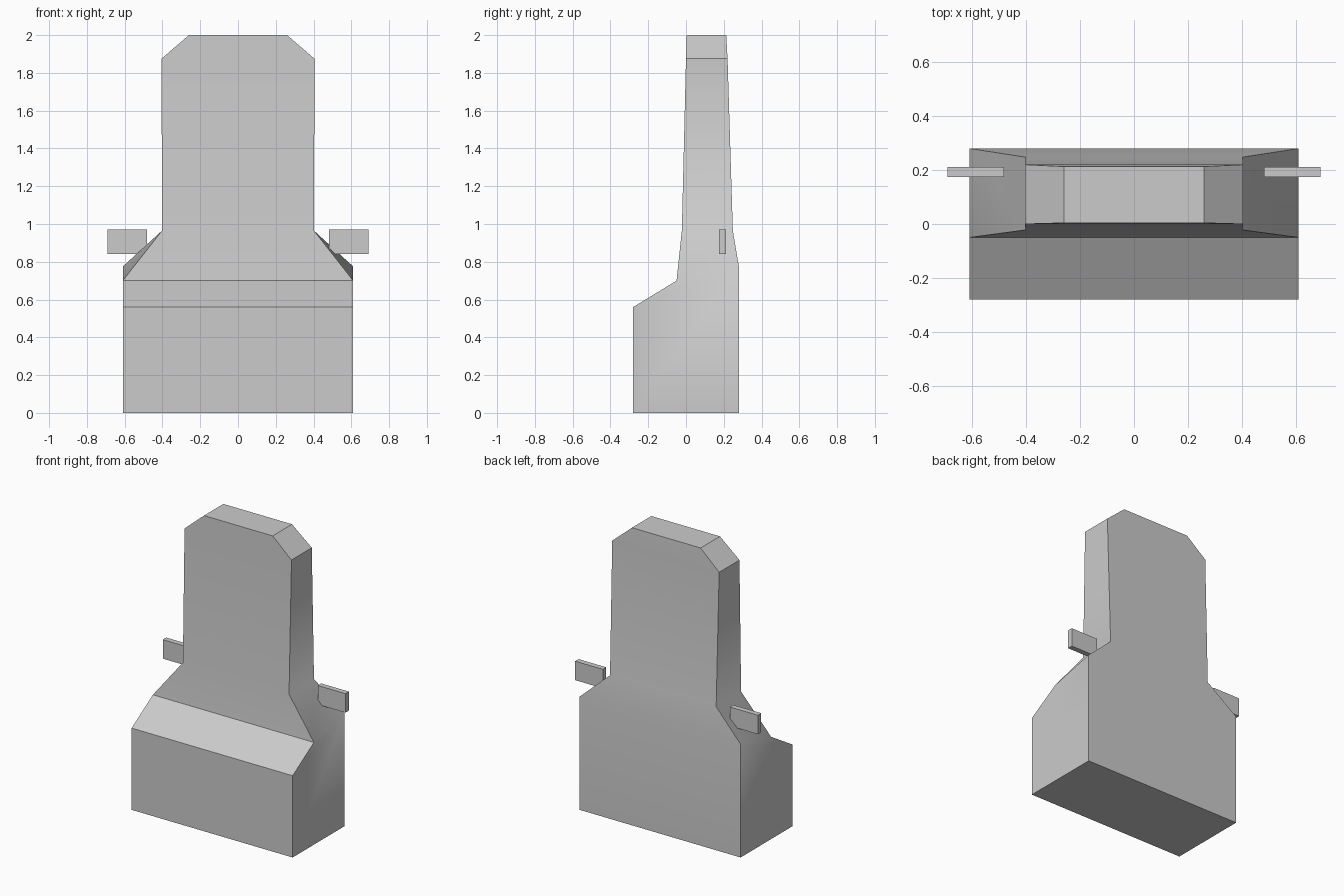
import bpy
import bmesh
import math

cube = bpy.data.objects.get("Cube")
if cube:
    bpy.data.objects.remove(cube, do_unlink=True)

# Single plain grey
grey = bpy.data.materials.new("plain grey")
grey.use_nodes = True
colour = (0.6, 0.6, 0.6, 1)
grey.diffuse_color = colour
grey.node_tree.nodes["Principled BSDF"].inputs["Base Color"].default_value = colour


def finish(bm, name):
    bmesh.ops.recalc_face_normals(bm, faces=bm.faces[:])
    mesh = bpy.data.meshes.new(name)
    bm.to_mesh(mesh)
    bm.free()
    mesh.materials.append(grey)
    obj = bpy.data.objects.new(name, mesh)
    bpy.context.collection.objects.link(obj)
    return obj


# Body: lofted rings of half width, front y, front z, back y, back z
rings = [
    (0.61, -0.28, 0.0, 0.28, 0.0),
    (0.61, -0.28, 0.56, 0.28, 0.775),
    (0.61, -0.05, 0.70, 0.28, 0.775),
    (0.402, -0.022, 0.965, 0.248, 0.965),
    (0.405, 0.0, 1.875, 0.22, 1.875),
    (0.26, 0.004, 2.0, 0.213, 2.0),
]
bm = bmesh.new()
loops = []
for w, yf, zf, yb, zb in rings:
    corners = [(-w, yf, zf), (w, yf, zf), (w, yb, zb), (-w, yb, zb)]
    loops.append([bm.verts.new(c) for c in corners])
for low, high in zip(loops, loops[1:]):
    for i in range(4):
        j = (i + 1) % 4
        bm.faces.new((low[i], low[j], high[j], high[i]))
bm.faces.new(loops[0][::-1])
bm.faces.new(loops[-1])
bmesh.ops.remove_doubles(bm, verts=bm.verts[:], dist=0.0001)
bmesh.ops.recalc_face_normals(bm, faces=bm.faces[:])

# Smooth shoulders, crisp everywhere else
for face in bm.faces:
    face.smooth = True
for edge in bm.edges:
    a, b = (v.co for v in edge.verts)
    shoulder = abs(a.x - b.x) < 0.01 and 0.6 < min(a.z, b.z) and max(a.z, b.z) < 1
    edge.smooth = shoulder or edge.calc_face_angle(0) < math.radians(30)
finish(bm, "body")

# Small side tabs
for side, label in ((-1, "right"), (1, "left")):
    bm = bmesh.new()
    bmesh.ops.create_cube(bm, size=1)
    bmesh.ops.scale(bm, vec=(0.21, 0.037, 0.13), verts=bm.verts[:])
    bmesh.ops.translate(bm, vec=(side * 0.587, 0.193, 0.905), verts=bm.verts[:])
    finish(bm, label + "_tab")
